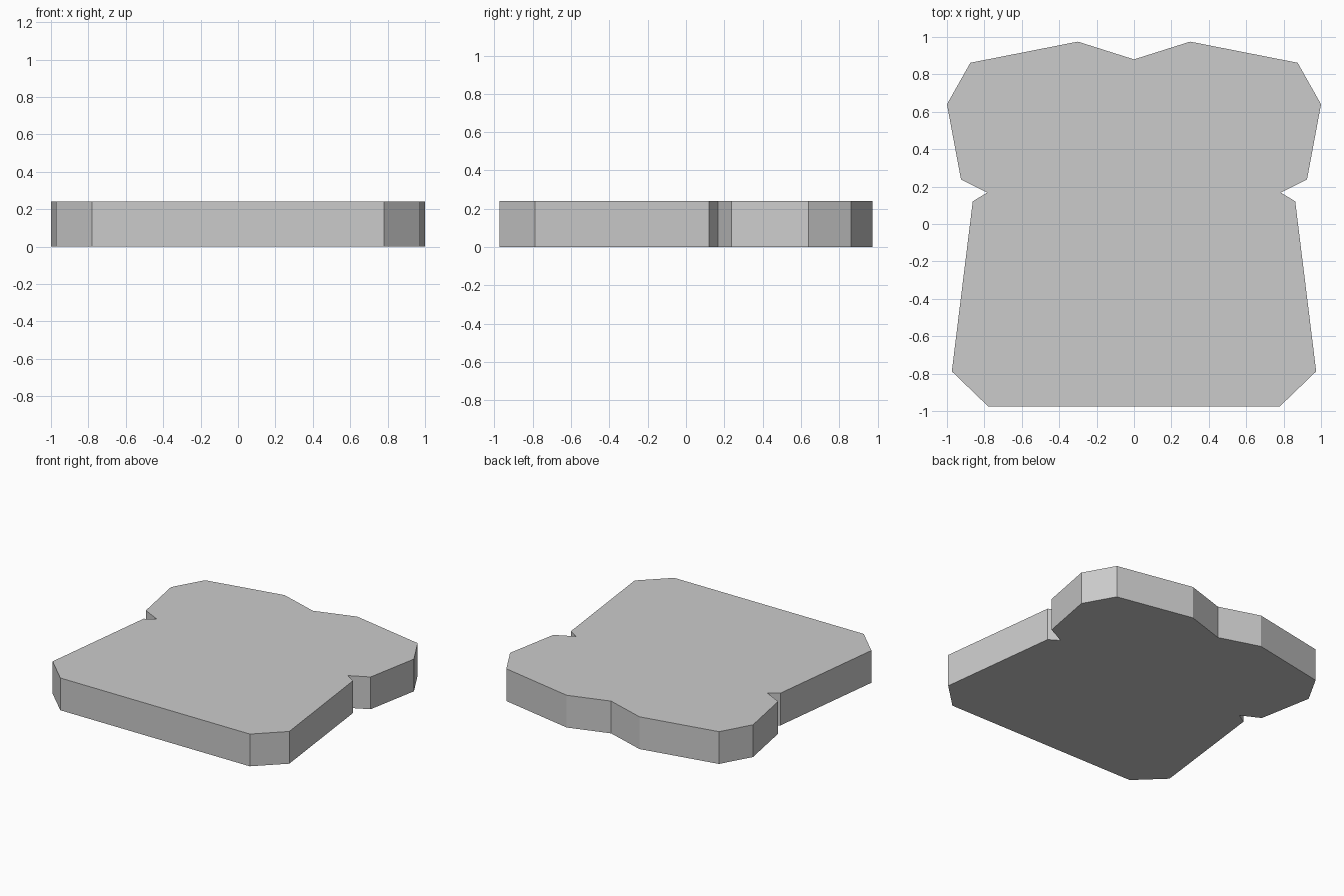
import bpy, bmesh

if "Cube" in bpy.data.objects:
    bpy.data.objects.remove(bpy.data.objects["Cube"])

HEIGHT = 0.24

# Right half of the outline, from the top notch round to the bottom edge
half = [(0, 0.88), (0.30, 0.975), (0.875, 0.862), (1.0, 0.64), (0.925, 0.238),
        (0.785, 0.168), (0.862, 0.121), (0.974, -0.788), (0.78, -0.975)]

# Mirror to a closed outline (the notch point lies on the centre line)
outline = half + [(-x, y) for x, y in reversed(half[1:])]

# Bread slice slab: flat outline extruded upward
bm = bmesh.new()
base = bm.faces.new([bm.verts.new((x, y, 0)) for x, y in outline])
top = bmesh.ops.extrude_face_region(bm, geom=[base], use_keep_orig=True)
bmesh.ops.translate(bm, vec=(0, 0, HEIGHT),
                    verts=[v for v in top["geom"] if isinstance(v, bmesh.types.BMVert)])
bmesh.ops.recalc_face_normals(bm, faces=bm.faces)

mesh = bpy.data.meshes.new("bread_slice")
bm.to_mesh(mesh)
bm.free()
bpy.context.collection.objects.link(bpy.data.objects.new("bread_slice", mesh))
